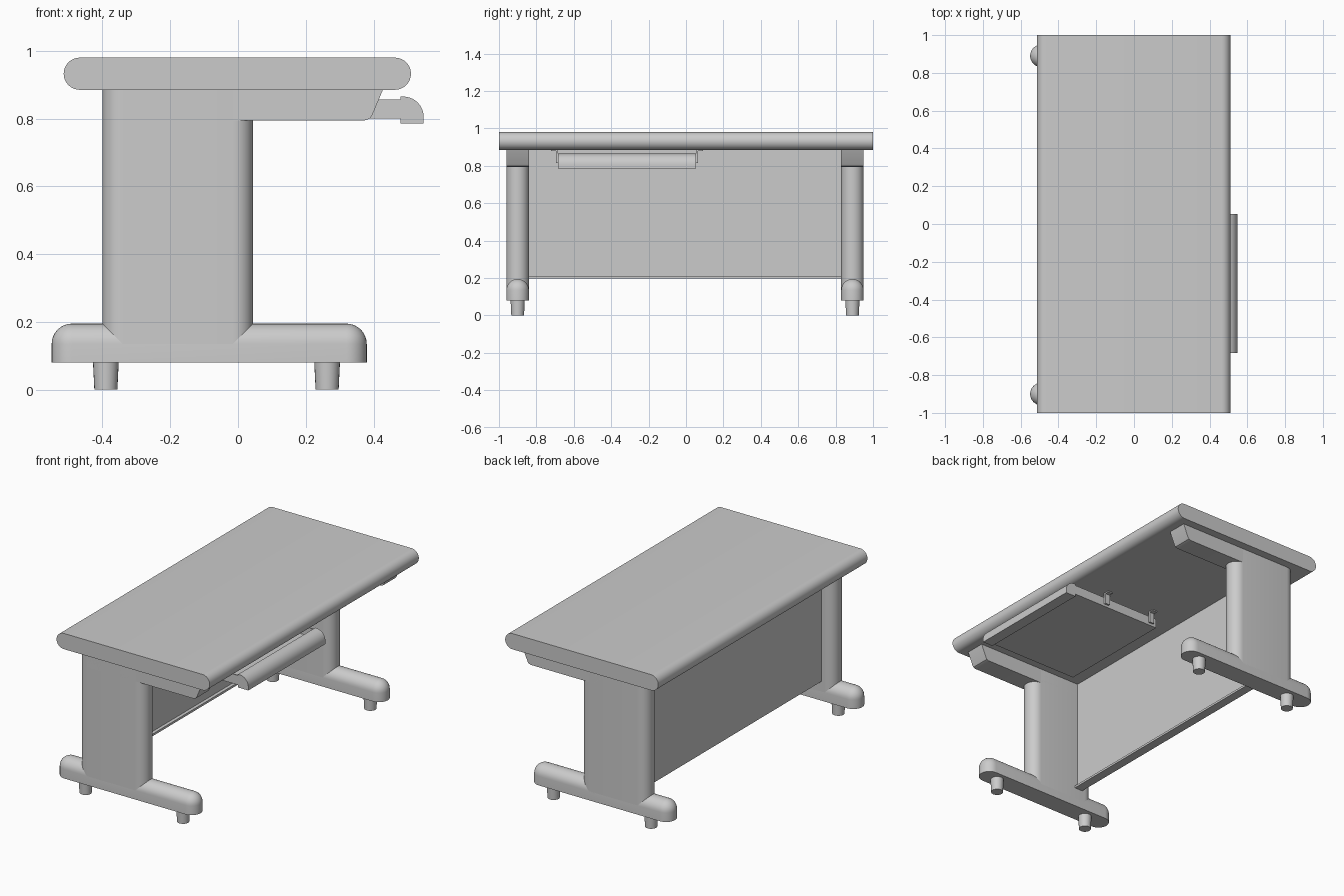
import bpy
import bmesh
from math import sin, cos, pi, radians

default = bpy.data.objects.get("Cube")
if default:
    bpy.data.objects.remove(default, do_unlink=True)

GREY = (0.6, 0.6, 0.6, 1)
grey = bpy.data.materials.new("plain_grey")
grey.use_nodes = True
grey.diffuse_color = GREY
grey.node_tree.nodes["Principled BSDF"].inputs["Base Color"].default_value = GREY


def finish(name, bm):
    bmesh.ops.remove_doubles(bm, verts=bm.verts, dist=0.0001)
    bmesh.ops.recalc_face_normals(bm, faces=bm.faces)
    mesh = bpy.data.meshes.new(name)
    bm.to_mesh(mesh)
    bm.free()
    mesh.materials.append(grey)
    obj = bpy.data.objects.new(name, mesh)
    bpy.context.collection.objects.link(obj)
    bpy.ops.object.select_all(action='DESELECT')
    obj.select_set(True)
    bpy.context.view_layer.objects.active = obj
    bpy.ops.object.shade_smooth_by_angle(angle=radians(35))
    return obj


def loft(name, rings):
    """Skin closed rings of points and cap both ends."""
    bm = bmesh.new()
    loops = [[bm.verts.new(p) for p in ring] for ring in rings]
    for a, b in zip(loops, loops[1:]):
        for i in range(len(a)):
            j = (i + 1) % len(a)
            bm.faces.new((a[i], a[j], b[j], b[i]))
    bm.faces.new(loops[0])
    bm.faces.new(loops[-1])
    return finish(name, bm)


def prism(name, profile, y0, y1):
    """Extrude an x-z profile along y."""
    return loft(name, [[(x, y, z) for x, z in profile] for y in (y0, y1)])


def box(name, x, y, z):
    return prism(name, [(x[0], z[0]), (x[1], z[0]), (x[1], z[1]), (x[0], z[1])], *y)


def stadium(a, b, r, steps=16):
    """Outline of a slot whose end centres lie at a and b on the first axis."""
    right = [(b + r * cos(t), r * sin(t))
             for t in (-pi / 2 + pi * i / steps for i in range(steps + 1))]
    left = [(a - r * cos(t), -r * sin(t))
            for t in (-pi / 2 + pi * i / steps for i in range(steps + 1))]
    return right + left


def slot_ring(x0, x1, r, y, z):
    return [(u, y + v, z) for u, v in stadium(x0, x1, r)]


# Table top with rounded long edges
R_TOP = 0.0475
prism("table_top", [(x, 0.9325 + z) for x, z in stadium(-0.467, 0.463, R_TOP)], -1, 1)

# Leg assemblies
R = 0.06
for side, y in (("right", -0.9), ("left", 0.89)):
    # Foot with domed top
    rings = [slot_ring(-0.49, 0.32, R, y, 0.08)]
    for i in range(9):
        t = pi / 2 * i / 8
        rings.append(slot_ring(-0.49, 0.32, max(R * cos(t), 0.001), y, 0.135 + R * sin(t)))
    loft(side + "_foot", rings)
    # Round-edged column
    loft(side + "_column", [slot_ring(-0.34, -0.015, R, y, z) for z in (0.13, 0.886)])
    # Support arm with slanted nose
    arm = [(-0.34, 0.795), (0.375, 0.795), (0.389, 0.8), (0.396, 0.81),
           (0.428, 0.886), (-0.34, 0.886)]
    prism(side + "_arm", arm, y - R, y + R)
    # Tapered glides
    for end, x in (("back", -0.39), ("front", 0.263)):
        circles = [[(x + r * cos(2 * pi * i / 24), y + r * sin(2 * pi * i / 24), z)
                    for i in range(24)] for r, z in ((0.034, 0), (0.038, 0.082))]
        loft(side + "_" + end + "_glide", circles)

# Modesty panel with a small bottom lip
panel = [(-0.32, 0.197), (-0.265, 0.197), (-0.265, 0.21), (-0.285, 0.21),
         (-0.285, 0.886), (-0.32, 0.886)]
prism("modesty_panel", panel, -0.845, 0.835)

# Drawer front with quarter-round profile
front = [(0.48, 0.785), (0.548, 0.785)]
front += [(0.488 + 0.06 * cos(pi / 2 * i / 10), 0.805 + 0.06 * sin(pi / 2 * i / 10))
          for i in range(11)]
front.append((0.48, 0.865))
Y0, Y1 = -0.684, 0.053
prism("drawer_front", front, Y0, Y1)

# Shallow drawer tray
WALL = 0.008
BACK = -0.12
box("drawer_bottom", (BACK, 0.48), (Y0, Y1), (0.8, 0.808))
box("drawer_back", (BACK, BACK + WALL), (Y0, Y1), (0.8, 0.857))
for side, a in (("right", Y0), ("left", Y1 - WALL)):
    box("drawer_" + side + "_wall", (BACK, 0.48), (a, a + WALL), (0.8, 0.857))

# Hangers that hold the drawer under the top
for side, edge, out in (("right", Y0, -1), ("left", Y1, 1)):
    for end, x in (("back", -0.08), ("front", 0.25)):
        name = "drawer_" + side + "_" + end + "_hanger"
        spans = (x - 0.016, x + 0.016)
        box(name, spans, sorted((edge, edge + out * 0.011)), (0.815, 0.886))
        box(name + "_flange", spans, sorted((edge, edge + out * 0.037)), (0.878, 0.886))
